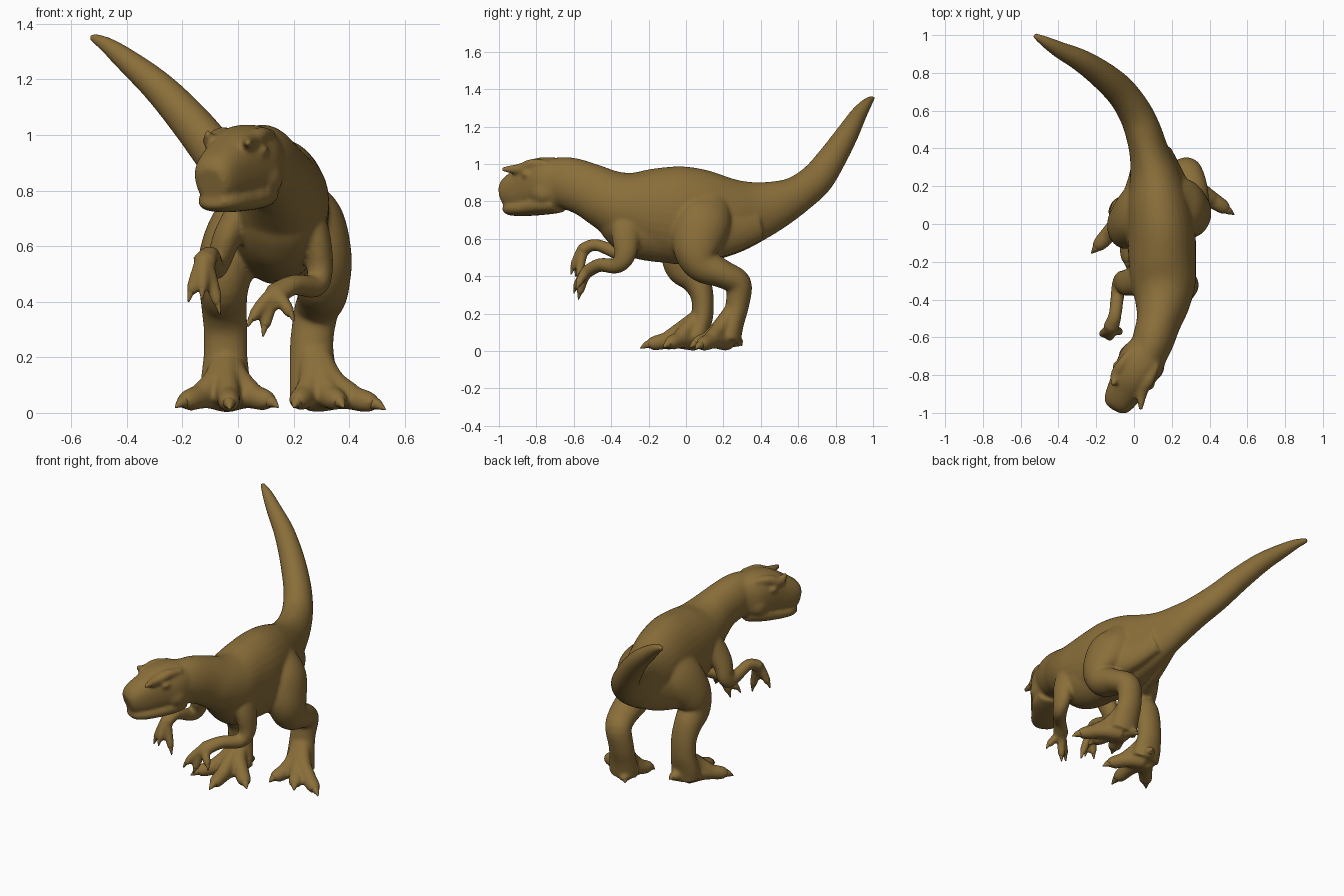
import bpy, bmesh, math
from mathutils import Vector

skin = bpy.data.materials.new("olive brown skin")
skin.diffuse_color = (0.255, 0.157, 0.042, 1)


def spline(pts, steps):
    """Catmull-Rom through rows of (x, y, z, half width, half height)."""
    rows = [Vector(p) for p in pts]
    rows = [rows[0] * 2 - rows[1]] + rows + [rows[-1] * 2 - rows[-2]]
    out = []
    for i in range(1, len(rows) - 2):
        a, b, c, d = rows[i - 1:i + 3]
        for k in range(steps):
            t = k / steps
            out.append(0.5 * (2 * b + (c - a) * t + (2 * a - 5 * b + 4 * c - d) * t * t
                              + (3 * b - a - 3 * c + d) * t ** 3))
    return out + [rows[-2]]


def tube(bm, pts, side=(1, 0, 0), power=1.0, sides=32, steps=5):
    """Elliptical (or boxier, power < 1) tube along a smooth path."""
    rows = spline(pts, steps)
    rings = []
    for i, r in enumerate(rows):
        c = Vector(r[:3])
        t = (Vector(rows[min(i + 1, len(rows) - 1)][:3]) - Vector(rows[max(i - 1, 0)][:3])).normalized()
        s = Vector(side)
        s = (s - t * s.dot(t)).normalized()
        u = t.cross(s)
        w, h = max(r[3], 0.002), max(r[4], 0.002)
        ring = []
        for k in range(sides):
            a = math.tau * k / sides
            ca, sa = math.cos(a), math.sin(a)
            ca = math.copysign(abs(ca) ** power, ca)
            sa = math.copysign(abs(sa) ** power, sa)
            v = c + s * w * ca + u * h * sa
            v.z = max(v.z, 0.0)
            ring.append(bm.verts.new(v))
        rings.append(ring)
    for a, b in zip(rings, rings[1:]):
        for k in range(sides):
            n = (k + 1) % sides
            bm.faces.new((a[k], a[n], b[n], b[k]))
    bm.faces.new(rings[0][::-1])
    bm.faces.new(rings[-1])


def finish(bm, name):
    bmesh.ops.recalc_face_normals(bm, faces=bm.faces)
    me = bpy.data.meshes.new(name)
    bm.to_mesh(me)
    bm.free()
    me.materials.append(skin)
    for p in me.polygons:
        p.use_smooth = True
    ob = bpy.data.objects.new(name, me)
    bpy.context.collection.objects.link(ob)
    return ob


def digit(bm, claws, start, tip, r, lift):
    """Toe or finger in the skin, with a tapered claw at its end."""
    a, b = Vector(start), Vector(tip)
    up = Vector((0, 0, lift))
    p1, p2 = a.lerp(b, 0.4) + up, a.lerp(b, 0.75) + up * 0.8
    tube(bm, [(*a, r * 1.3, r * 1.3), (*p1, r, r), (*p2, r * 0.85, r * 0.85),
              (*a.lerp(b, 0.84), r * 0.55, r * 0.55)])
    tube(claws, [(*p2, r * 0.6, r * 0.6), (*(p2.lerp(b, 0.5) + up * 0.35), r * 0.45, r * 0.45),
                 (*b, 0.003, 0.003)], sides=10)


body = bmesh.new()

# tail, torso and neck
tube(body, [
    (-.53, 1.0, 1.355, .014, .014), (-.47, .965, 1.322, .03, .03), (-.39, .92, 1.26, .045, .045),
    (-.28, .865, 1.165, .06, .06), (-.17, .79, 1.045, .072, .075), (-.07, .70, .92, .08, .09),
    (0, .60, .84, .088, .10), (.045, .5, .79, .095, .125), (.08, .38, .75, .105, .16),
    (.11, .25, .725, .135, .205), (.13, .1, .72, .168, .25), (.145, -.05, .727, .18, .262),
    (.15, -.2, .745, .178, .235), (.155, -.32, .77, .17, .195), (.15, -.42, .81, .145, .163),
    (.13, -.52, .86, .118, .146), (.10, -.62, .895, .11, .14), (.07, -.7, .9, .1, .135)])

# chest and belly below the shoulders
tube(body, [(.145, 0, .67, .14, .2), (.15, -.15, .67, .155, .195), (.155, -.27, .675, .155, .175),
            (.155, -.36, .70, .14, .135), (.15, -.44, .735, .1, .08)])

# head, turned to one side
F, S = Vector((-.5, -.866, 0)), Vector((.866, -.5, 0))


def on_head(t, s, z):
    return Vector((.08, -.66, z)) + F * t + S * s


def head_tube(rows, power):
    tube(body, [(*on_head(t, 0, z), w, h) for t, z, w, h in rows], side=S, power=power)


head_tube([(-.02, .9, .1, .125), (.07, .895, .122, .142), (.15, .89, .115, .14),
           (.23, .868, .1, .122), (.3, .848, .087, .1), (.34, .832, .073, .078),
           (.36, .825, .055, .058)], .85)
head_tube([(.02, .80, .09, .06), (.1, .785, .112, .055), (.2, .768, .102, .045),
           (.28, .762, .09, .04), (.325, .762, .07, .034), (.345, .765, .047, .022)], .85)

# brow ridges, eyes and cheeks
for k, tip in ((1, (.035, -.985, .972)), (-1, (-.112, -.855, 1.01))):
    tube(body, [(*on_head(.05, k * .075, 1.0), .02, .02), (*on_head(.14, k * .082, 1.0), .03, .028),
                (*on_head(.21, k * .08, .975), .032, .03), (*tip, .011, .013)], side=S)
    tube(body, [(*on_head(.145, k * .104, .945), .016, .012), (*on_head(.165, k * .108, .945), .018, .018),
                (*on_head(.185, k * .102, .943), .014, .012)], side=S)
    tube(body, [(*on_head(.03, k * .085, .86), .025, .05), (*on_head(.08, k * .1, .85), .028, .055),
                (*on_head(.13, k * .095, .83), .018, .035)], side=S)

# hind legs: thigh, shin and foot
legs = {
    "right": [(.18, .1, .84, .07, .1), (.215, .1, .765, .1, .14), (.262, .085, .68, .122, .155),
              (.3, .06, .56, .11, .133),
              (.305, .09, .465, .097, .1), (.30, .2, .41, .088, .075), (.28, .28, .36, .08, .07),
              (.265, .275, .25, .078, .063), (.27, .25, .15, .085, .06), (.28, .22, .06, .095, .075)],
    "left": [(.1, .1, .84, .06, .1), (.06, .09, .765, .085, .14), (.01, .06, .67, .108, .155),
             (-.033, .0, .56, .108, .133),
             (-.05, -.01, .46, .09, .108), (-.05, .05, .385, .082, .082), (-.045, .085, .3, .079, .062),
             (-.045, .09, .2, .08, .057), (-.045, .075, .12, .09, .055), (-.04, .05, .06, .095, .075)]}
# muscle running from each thigh into the tail
muscles = {"right": [(.262, .08, .62, .095, .14), (.205, .22, .64, .075, .125), (.14, .38, .69, .06, .1)],
           "left": [(-.005, .06, .62, .09, .14), (.035, .22, .64, .07, .125), (.06, .38, .69, .06, .1)]}
toes = {"right": [(.2, .03, .02), (.38, .02, .02), (.53, .05, .012)],
        "left": [(-.225, -.155, .02), (-.03, -.245, .015), (.145, -.12, .02)]}
heels = {"right": (.22, .3, .03), "left": (.0, .17, .06)}
for key, rows in legs.items():
    tube(body, rows)
    tube(body, muscles[key])
    claws = bmesh.new()
    root = Vector(rows[-1][:3])
    for tip in toes[key]:
        digit(body, claws, root, tip, .046, .018)
        # tendon fanning from the shin down to each toe
        shin, end = Vector(rows[-3][:3]), Vector(tip)
        m1, m2 = root.lerp(end, .22), root.lerp(end, .5)
        tube(body, [(*shin, .05, .045), (m1.x, m1.y, .125, .042, .042),
                    (m2.x, m2.y, .065, .042, .042)])
    digit(body, claws, root, heels[key], .036, .01)
    finish(claws, key + "_toe_claws")

# arms and fingers
arms = {
    "right": [(.22, -.28, .78, .06, .09), (.275, -.32, .65, .054, .08), (.295, -.325, .52, .047, .06),
              (.275, -.37, .457, .043, .043), (.2, -.46, .46, .04, .037), (.13, -.53, .425, .048, .035)],
    "left": [(.05, -.28, .78, .06, .09), (-.035, -.31, .64, .052, .072), (-.07, -.305, .54, .043, .052),
             (-.085, -.36, .525, .037, .039), (-.1, -.48, .568, .035, .032), (-.122, -.55, .545, .044, .035)]}
fingers = {"right": [(.035, -.6, .31), (.09, -.575, .275), (.2, -.585, .33)],
           "left": [(-.178, -.59, .40), (-.13, -.615, .41), (-.065, -.575, .355)]}
for key, rows in arms.items():
    tube(body, rows)
    claws = bmesh.new()
    for tip in fingers[key]:
        digit(body, claws, rows[-1][:3], tip, .026, .016)
    finish(claws, key + "_finger_claws")

# fuse all skin parts into one smooth surface
ob = finish(body, "body")
bpy.context.view_layer.objects.active = ob
ob.select_set(True)
rm = ob.modifiers.new("fuse", 'REMESH')
rm.mode = 'VOXEL'
rm.voxel_size = 0.009
rm.use_smooth_shade = True
sm = ob.modifiers.new("soften", 'SMOOTH')
sm.factor = 0.5
sm.iterations = 10
for name in ("fuse", "soften"):
    bpy.ops.object.modifier_apply(modifier=name)
